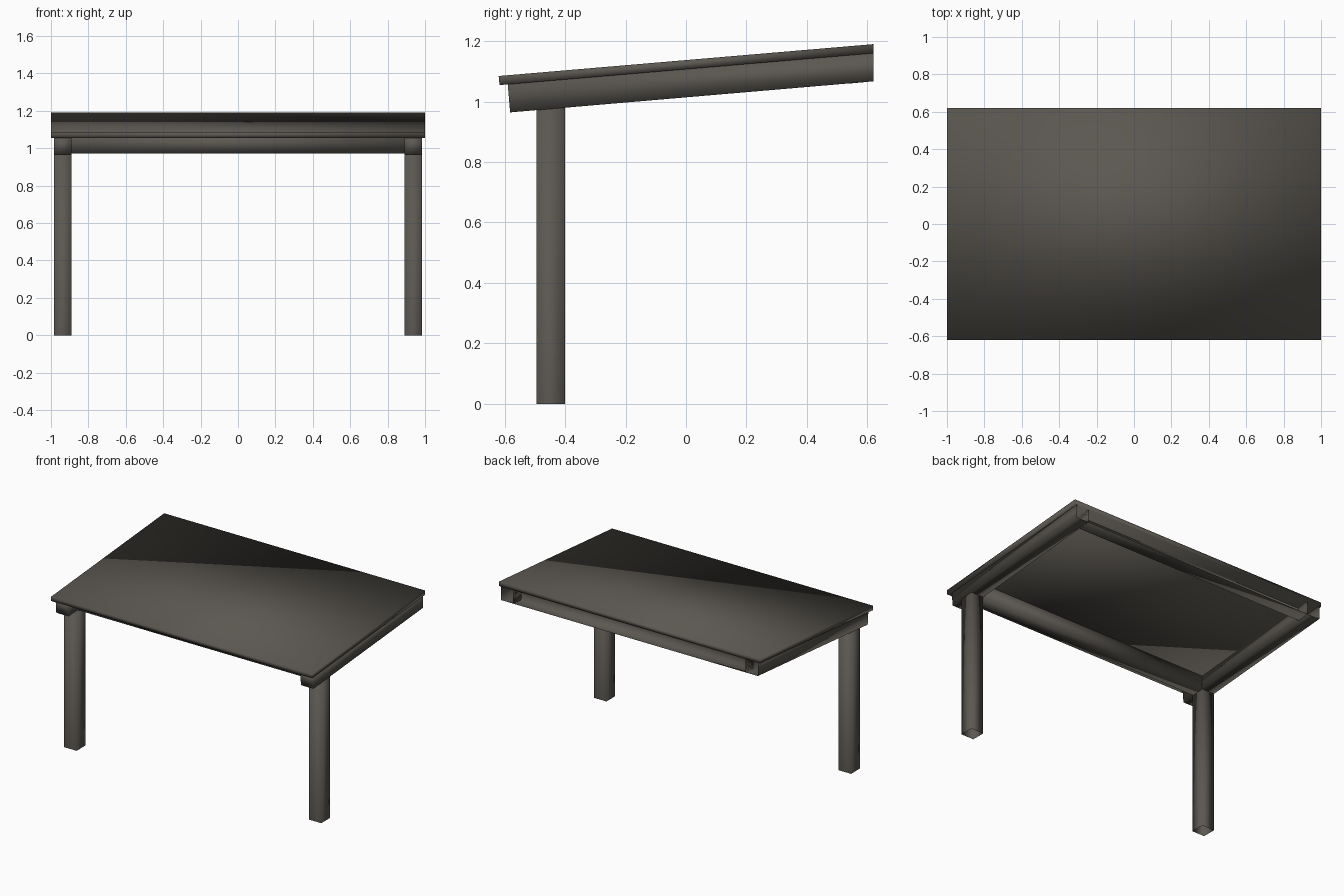
import bpy, bmesh

if "Cube" in bpy.data.objects:
    bpy.data.objects.remove(bpy.data.objects["Cube"])

SLOPE = 0.085          # roof rise per unit of depth
BACK = 0.62            # wall plane where the rear parts are cut open

mat = bpy.data.materials.new("dark weathered timber")
mat.diffuse_color = (0.105, 0.096, 0.082, 1)
mat.use_nodes = True
mat.node_tree.nodes["Principled BSDF"].inputs["Base Color"].default_value = mat.diffuse_color


def under(y):
    """Height of the roof panel underside at depth y."""
    return 1.1075 + SLOPE * y


def prism(name, x0, x1, profile, open_edges=()):
    """Extrude a four-point (y, z) profile along x; listed profile sides stay open."""
    bm = bmesh.new()
    a = [bm.verts.new((x0, y, z)) for y, z in profile]
    b = [bm.verts.new((x1, y, z)) for y, z in profile]
    bm.faces.new(a)
    bm.faces.new(b[::-1])
    for i in range(4):
        if i not in open_edges:
            j = (i + 1) % 4
            bm.faces.new((a[j], a[i], b[i], b[j]))
    bmesh.ops.recalc_face_normals(bm, faces=bm.faces[:])
    me = bpy.data.meshes.new(name)
    bm.to_mesh(me)
    bm.free()
    me.materials.append(mat)
    for p in me.polygons:       # softly blended shading across the corners
        p.use_smooth = True
    ob = bpy.data.objects.new(name, me)
    bpy.context.collection.objects.link(ob)
    return ob


def sloped(y0, y1, depth, skew=0.0):
    """Profile under the roof: front bottom, back bottom, back top, front top."""
    return [(y0 + skew, under(y0) - depth), (y1, under(y1) - depth),
            (y1, under(y1)), (y0, under(y0))]


# roof panel
prism("roof_panel", -1, 1, [(-0.617, under(-0.62)), (BACK, under(BACK)),
                            (BACK, under(BACK) + 0.03), (-0.62, under(-0.62) + 0.03)])

# side rafters (open at the wall) and posts (open at the foot)
for side, x0 in (("left", -0.985), ("right", 0.89)):
    x1 = x0 + 0.095
    prism(side + "_rafter", x0, x1, sloped(-0.59, BACK, 0.093, 0.008), open_edges=(1,))
    prism(side + "_post", x0, x1, [(-0.495, 0), (-0.40, 0),
                                   (-0.40, under(-0.40) - 0.093),
                                   (-0.495, under(-0.495) - 0.093)], open_edges=(0,))

# cross beams between the rafters
prism("front_beam", -0.89, 0.89, sloped(-0.495, -0.40, 0.093, 0.008))
prism("rear_beam", -0.89, 0.89, sloped(0.525, BACK, 0.093, 0.008), open_edges=(1,))
